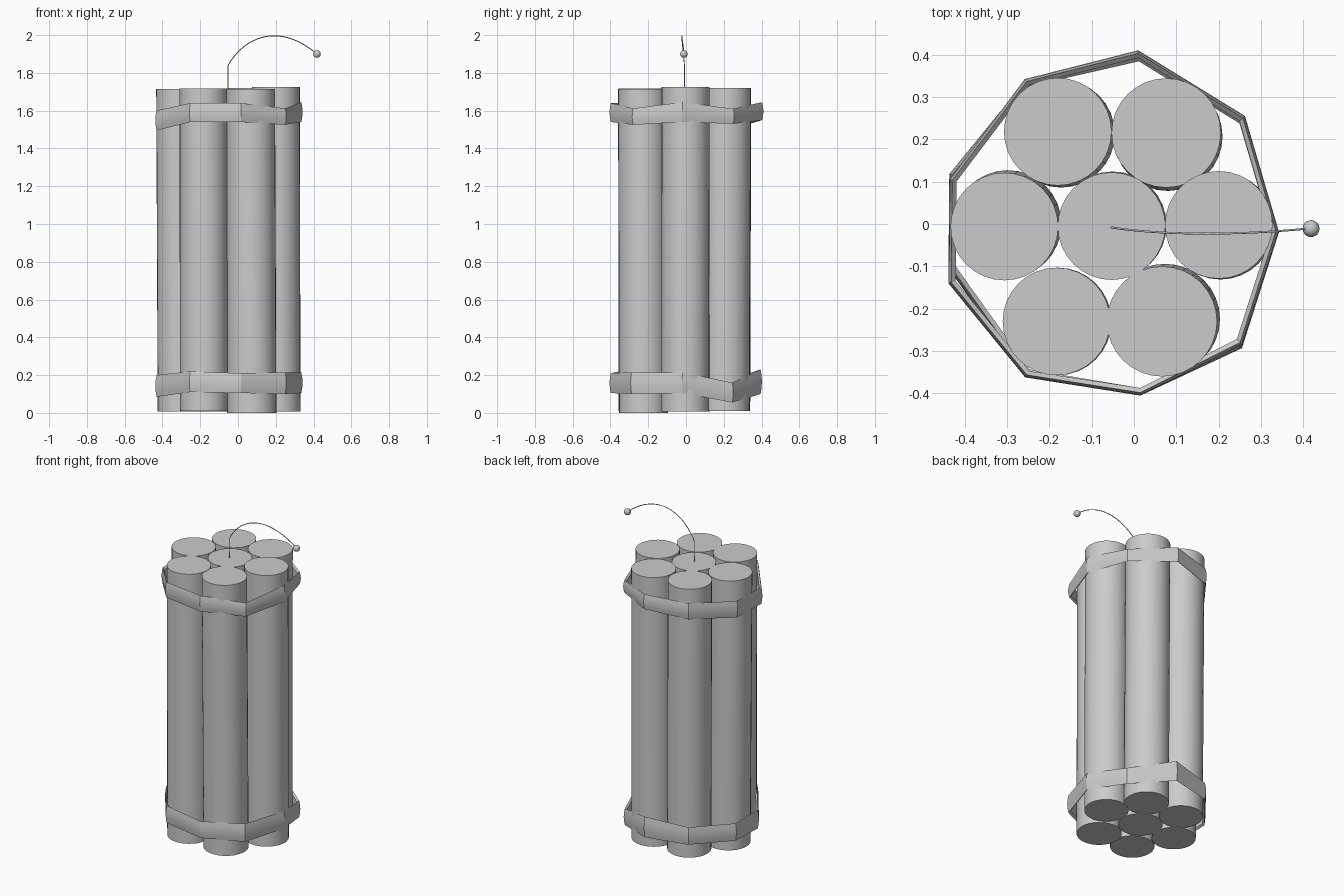
import bpy, bmesh
from mathutils import Vector

if "Cube" in bpy.data.objects:
    bpy.data.objects.remove(bpy.data.objects["Cube"])


def add_object(name, bm, angle=0.52):
    bmesh.ops.recalc_face_normals(bm, faces=bm.faces)
    me = bpy.data.meshes.new(name)
    bm.to_mesh(me)
    bm.free()
    ob = bpy.data.objects.new(name, me)
    bpy.context.collection.objects.link(ob)
    bpy.ops.object.select_all(action='DESELECT')
    ob.select_set(True)
    bpy.context.view_layer.objects.active = ob
    bpy.ops.object.shade_smooth_by_angle(angle=angle)
    return ob


def stick(name, bottom, top, r):
    """Capped tube leaning slightly from bottom to top centre."""
    bm = bmesh.new()
    bmesh.ops.create_cone(bm, cap_ends=True, segments=32,
                          radius1=r, radius2=r, depth=2)
    b, t = Vector(bottom), Vector(top)
    for v in bm.verts:
        c = t if v.co.z > 0 else b
        v.co = Vector((v.co.x + c.x, v.co.y + c.y, c.z))
    return add_object(name, bm)


def strap(name, corners, thick=0.018):
    """Bulged band through (x, y, z_low, z_high) corners."""
    bm = bmesh.new()
    rings = []
    for x, y, lo, hi in corners:
        p = Vector((x, y))
        n = p.normalized()
        h = hi - lo
        # (inset from outer surface, height)
        section = [(thick, lo + 0.01), (0.007, lo), (0.002, lo + 0.25 * h),
                   (0, lo + 0.5 * h), (0.002, hi - 0.25 * h), (0.007, hi),
                   (thick, hi - 0.01)]
        rings.append([bm.verts.new((*(p - n * d), z)) for d, z in section])
    for a, b in zip(rings, rings[1:] + rings[:1]):
        for j in range(len(a)):
            k = (j + 1) % len(a)
            bm.faces.new((a[j], b[j], b[k], a[k]))
    return add_object(name, bm)


# seven bundled sticks: bottom x, y, top x, y, radius, z range
sticks = [
    (-0.172, 0.213, -0.180, 0.218, 0.127, 0.010, 1.715),
    (0.080, 0.207, 0.076, 0.215, 0.129, 0.010, 1.720),
    (-0.298, 0.000, -0.306, -0.006, 0.127, 0.008, 1.715),
    (-0.050, -0.003, -0.053, -0.005, 0.127, 0.008, 1.712),
    (0.204, -0.004, 0.200, -0.002, 0.127, 0.008, 1.725),
    (-0.180, -0.230, -0.183, -0.230, 0.127, 0.010, 1.717),
    (0.073, -0.224, 0.066, -0.230, 0.130, 0.000, 1.715),
]
for i, (bx, by, tx, ty, r, lo, hi) in enumerate(sticks):
    stick(f"stick_{i + 1}", (bx, by, lo), (tx, ty, hi), r)

# nine-sided straps
strap("upper_strap", [
    (0.010, 0.410, 1.55, 1.645), (0.262, 0.255, 1.53, 1.61),
    (0.342, -0.018, 1.54, 1.645), (0.255, -0.285, 1.525, 1.612),
    (0.015, -0.405, 1.54, 1.64), (-0.257, -0.362, 1.54, 1.64),
    (-0.438, -0.140, 1.495, 1.60), (-0.436, 0.105, 1.50, 1.605),
    (-0.258, 0.342, 1.53, 1.63)])
strap("lower_strap", [
    (0.012, 0.402, 0.10, 0.23), (0.262, 0.250, 0.055, 0.16),
    (0.342, -0.020, 0.105, 0.215), (0.255, -0.293, 0.10, 0.215),
    (0.015, -0.405, 0.105, 0.21), (-0.257, -0.358, 0.11, 0.22),
    (-0.438, -0.105, 0.085, 0.20), (-0.436, 0.118, 0.09, 0.20),
    (-0.255, 0.340, 0.10, 0.21)])

# curved fuse
cu = bpy.data.curves.new("fuse", 'CURVE')
cu.dimensions = '3D'
cu.bevel_depth = 0.0025
cu.bevel_resolution = 1
cu.use_fill_caps = True
path = [(-0.053, -0.008, 1.70), (-0.053, -0.008, 1.84)]
a, b, c, d = (Vector(p) for p in (
    (-0.053, -0.008, 1.84), (0.04, -0.024, 2.0),
    (0.225, -0.030, 2.065), (0.418, -0.010, 1.90)))
for i in range(1, 21):
    t = i / 20
    s = 1 - t
    path.append(a * s**3 + b * 3 * s * s * t + c * 3 * s * t * t + d * t**3)
sp = cu.splines.new('POLY')
sp.points.add(len(path) - 1)
for q, p in zip(sp.points, path):
    q.co = (*p, 1)
fuse = bpy.data.objects.new("fuse", cu)
bpy.context.collection.objects.link(fuse)

# bead at the fuse end
bm = bmesh.new()
bmesh.ops.create_uvsphere(bm, u_segments=16, v_segments=10, radius=0.02)
bmesh.ops.translate(bm, verts=bm.verts, vec=(0.418, -0.011, 1.90))
add_object("fuse_tip", bm)
